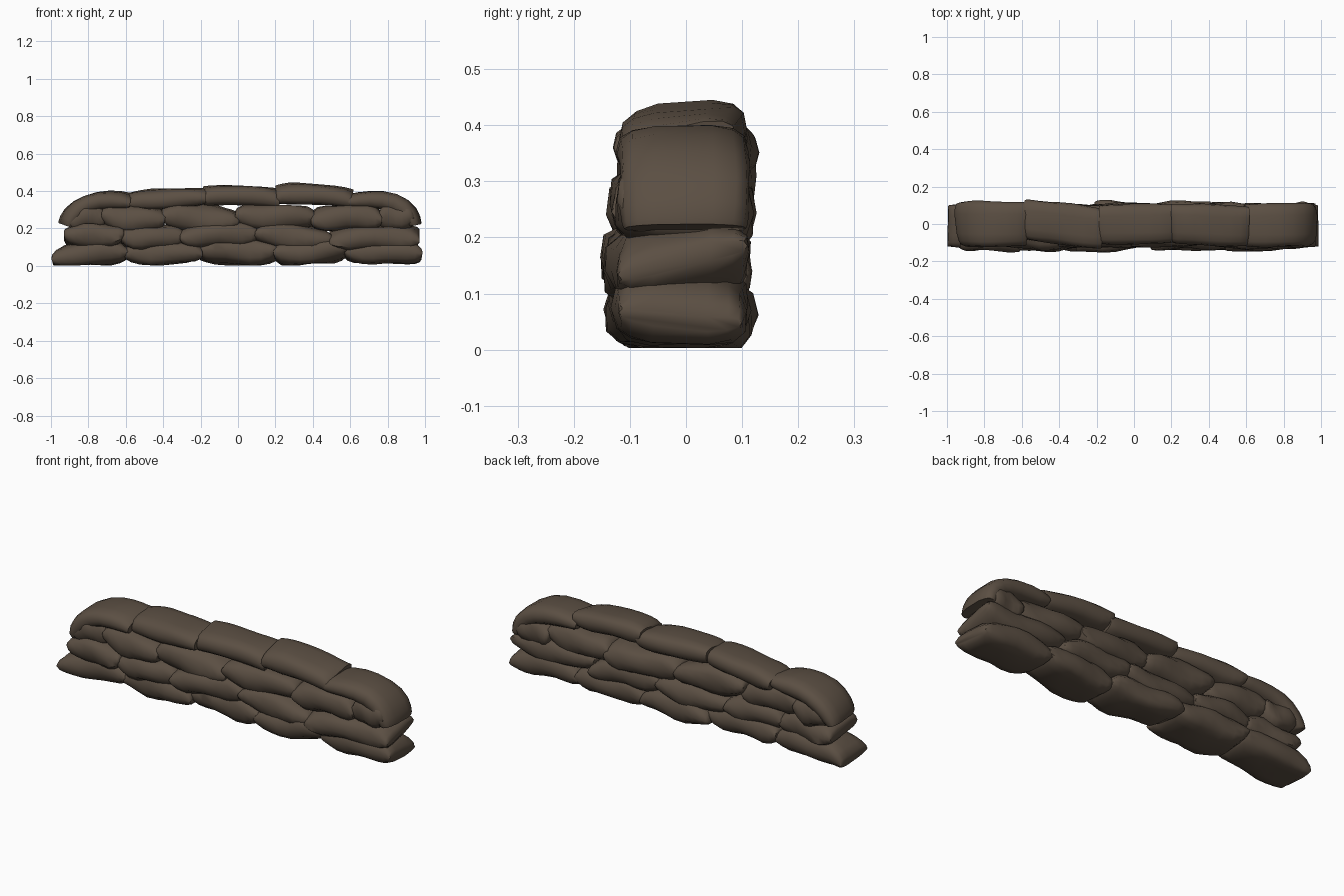
import bpy, bmesh, math, random
from mathutils import Vector

if "Cube" in bpy.data.objects:
    bpy.data.objects.remove(bpy.data.objects["Cube"])

random.seed(7)
cloth = bpy.data.materials.new("brown_sackcloth")
cloth.diffuse_color = (0.105, 0.078, 0.056, 1)
cloth.use_nodes = True
cloth.node_tree.nodes["Principled BSDF"].inputs["Base Color"].default_value = cloth.diffuse_color

NX, NR = 10, 14


def sgnpow(v, p):
    return math.copysign(abs(v) ** p, v)


def bag(name, path, half_h, half_w, y=0.0, yaw=0.0, roll=0.0, lump=0.1, seam=0.2):
    """Pillow swept along a quadratic curve in xz, pinched to a seam at both ends."""
    a, b, c = [Vector((p[0], 0, p[1])) for p in path]
    ph = [random.uniform(0, 6.28) for _ in range(4)]
    bm = bmesh.new()
    rings = []
    for i in range(NX + 1):
        t = 0.5 - 0.5 * math.cos(math.pi * i / NX)
        s = 2 * t - 1
        pos = a * (1 - t) ** 2 + b * 2 * t * (1 - t) + c * t * t
        tan = ((b - a) * (1 - t) + (c - b) * t).normalized()
        up = Vector((-tan.z, 0, tan.x))
        full = max(0.0, 1 - abs(s) ** 3.5) ** 0.55
        h = half_h * (seam + (1 - seam) * full)
        w = half_w * (0.93 + 0.07 * full)
        ring = []
        for j in range(NR):
            q = 2 * math.pi * j / NR
            cy, cz = sgnpow(math.cos(q), 0.55), sgnpow(math.sin(q), 0.75)
            k = 1 + lump * full * (math.sin(3.2 * s + 2 * q + ph[0]) + 0.6 * math.sin(5 * s - 3 * q + ph[1]))
            dy = w * cy * (1 + (k - 1) * 0.5)
            dz = h * cz * k + roll * dy + 0.015 * (1 - full) * math.sin(12 * dy + ph[2])
            v = pos + up * dz
            v.y = y + dy + yaw * (pos.x - (a.x + c.x) / 2)
            v.z = max(v.z, 0.003)
            ring.append(bm.verts.new(v))
        rings.append(ring)
    for r0, r1 in zip(rings, rings[1:]):
        for j in range(NR):
            bm.faces.new((r0[j], r0[(j + 1) % NR], r1[(j + 1) % NR], r1[j]))
    bm.faces.new(rings[0][::-1])
    bm.faces.new(rings[-1])
    bmesh.ops.recalc_face_normals(bm, faces=bm.faces)
    me = bpy.data.meshes.new(name)
    bm.to_mesh(me)
    bm.free()
    me.materials.append(cloth)
    ob = bpy.data.objects.new(name, me)
    bpy.context.collection.objects.link(ob)
    ob.select_set(True)
    bpy.context.view_layer.objects.active = ob


def course(name, joints, z, half_h, half_w, y, sag):
    """One level row of bags between the listed joints."""
    for i, (x0, x1) in enumerate(zip(joints, joints[1:])):
        d = random.uniform(-sag, sag)
        bag(f"{name}_{i + 1}", [(x0 - 0.01, z - d), ((x0 + x1) / 2, z), (x1 + 0.01, z + d)],
            half_h, half_w, y + random.uniform(-0.008, 0.008),
            random.uniform(-0.06, 0.06), random.uniform(-0.12, 0.12), 0.11, 0.25)


# bottom row: flat seams low at the outer ends
bag("bottom_bag_1", [(-0.995, 0.03), (-0.8, 0.085), (-0.59, 0.07)], 0.068, 0.118, -0.01, lump=0.08)
course("bottom_bag_middle", [-0.6, -0.2, 0.2, 0.58], 0.072, 0.068, 0.122, -0.01, 0.015)
bag("bottom_bag_5", [(0.57, 0.07), (0.8, 0.09), (0.985, 0.06)], 0.068, 0.118, -0.01, lump=0.08)

# second and third rows, staggered and squashed together
course("second_bag", [-0.92, -0.62, -0.3, 0.1, 0.5, 0.96], 0.155, 0.068, 0.124, -0.015, 0.02)
course("third_bag", [-0.9, -0.72, -0.4, -0.005, 0.4, 0.76, 0.93], 0.255, 0.074, 0.118, -0.008, 0.02)

# top row: the end bags droop over the ends of the wall
bag("top_bag_1", [(-0.92, 0.215), (-0.86, 0.38), (-0.575, 0.345)], 0.05, 0.122, 0.0, 0.0, 0.03, 0.04, 0.55)
bag("top_bag_2", [(-0.58, 0.34), (-0.42, 0.365), (-0.17, 0.365)], 0.054, 0.112, 0.0, -0.12, 0.05, 0.05, 0.6)
bag("top_bag_3", [(-0.185, 0.375), (0.0, 0.385), (0.225, 0.36)], 0.054, 0.108, 0.0, 0.02, 0.03, 0.03, 0.75)
bag("top_bag_4", [(0.205, 0.38), (0.36, 0.4), (0.61, 0.36)], 0.055, 0.11, -0.005, -0.04, 0.06, 0.04, 0.65)
bag("top_bag_5", [(0.59, 0.34), (0.9, 0.395), (0.94, 0.215)], 0.05, 0.117, -0.005, 0.02, 0.02, 0.04, 0.55)

bpy.ops.object.shade_smooth_by_angle(angle=math.radians(50))
